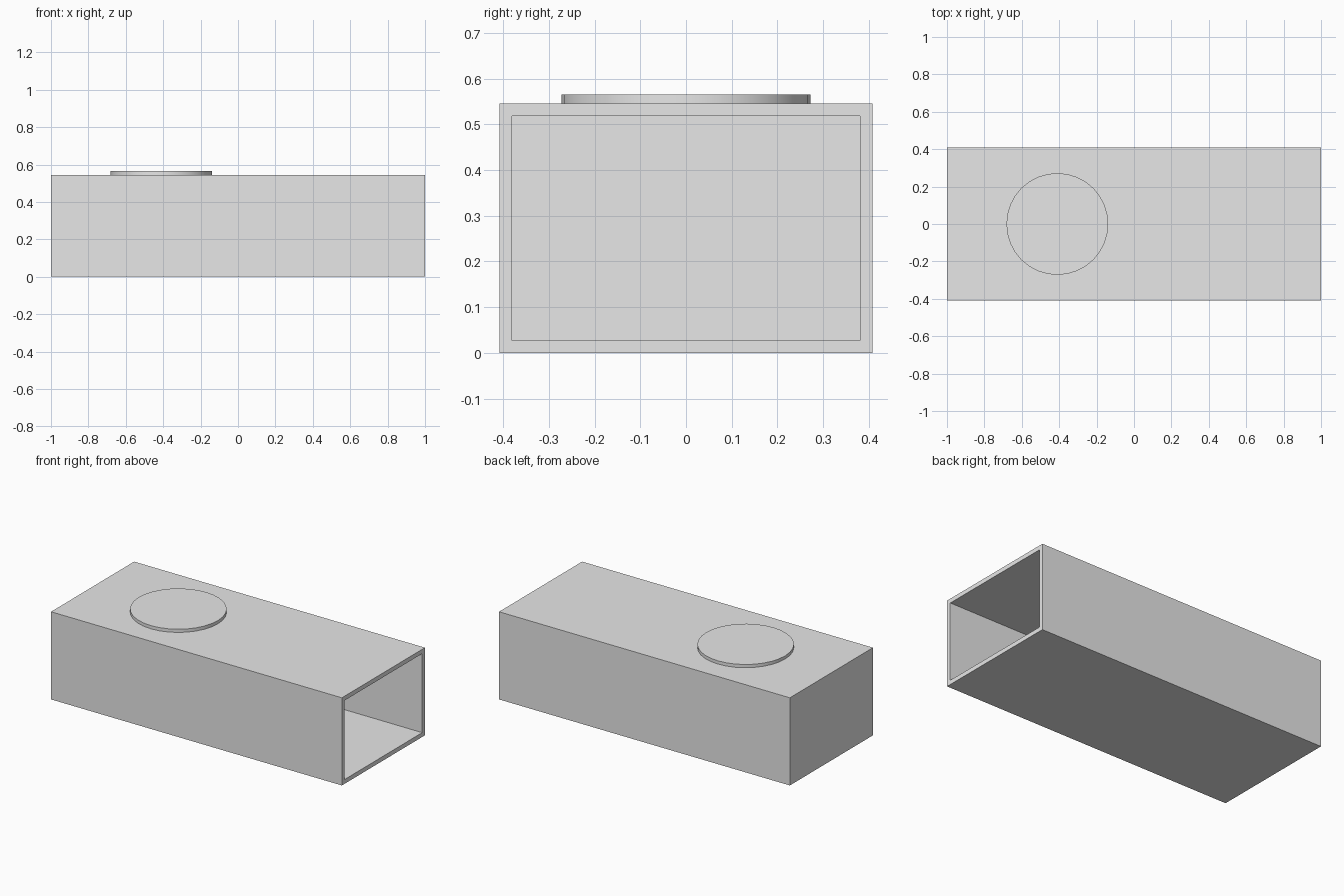
import bpy
import bmesh
import math
from mathutils import Matrix

LENGTH, WIDTH, HEIGHT, WALL = 2.0, 0.816, 0.545, 0.027

cube = bpy.data.objects.get("Cube")
if cube:
    bpy.data.objects.remove(cube, do_unlink=True)

grey = bpy.data.materials.new("plain_grey")
grey.use_nodes = True
grey.diffuse_color = (0.8, 0.8, 0.8, 1)
grey.node_tree.nodes["Principled BSDF"].inputs["Base Color"].default_value = (0.8, 0.8, 0.8, 1)


def add_object(name, bm):
    mesh = bpy.data.meshes.new(name)
    bm.to_mesh(mesh)
    bm.free()
    mesh.materials.append(grey)
    obj = bpy.data.objects.new(name, mesh)
    bpy.context.collection.objects.link(obj)
    return obj


# Hollow box: the +x end is inset to a rim, then pushed in to leave a closed far end
bm = bmesh.new()
bmesh.ops.create_cube(bm, size=1, matrix=Matrix.Translation((0, 0, HEIGHT / 2))
                      @ Matrix.Diagonal((LENGTH, WIDTH, HEIGHT, 1)))
bm.normal_update()
opening = next(f for f in bm.faces if f.normal.x > 0.9)
bmesh.ops.inset_region(bm, faces=[opening], thickness=WALL, use_even_offset=True)
pushed = bmesh.ops.extrude_discrete_faces(bm, faces=[opening])["faces"]
bmesh.ops.translate(bm, verts=pushed[0].verts[:], vec=(WALL - LENGTH, 0, 0))
bmesh.ops.recalc_face_normals(bm, faces=bm.faces)
add_object("box_shell", bm)

# Thin round disc on the top
bm = bmesh.new()
bmesh.ops.create_cone(bm, cap_ends=True, segments=32, radius1=0.272, radius2=0.272,
                      depth=0.02, matrix=Matrix.Translation((-0.41, 0, HEIGHT + 0.01)))
disc = add_object("top_disc", bm)
bpy.ops.object.select_all(action="DESELECT")
disc.select_set(True)
bpy.context.view_layer.objects.active = disc
bpy.ops.object.shade_smooth_by_angle(angle=math.radians(30))
